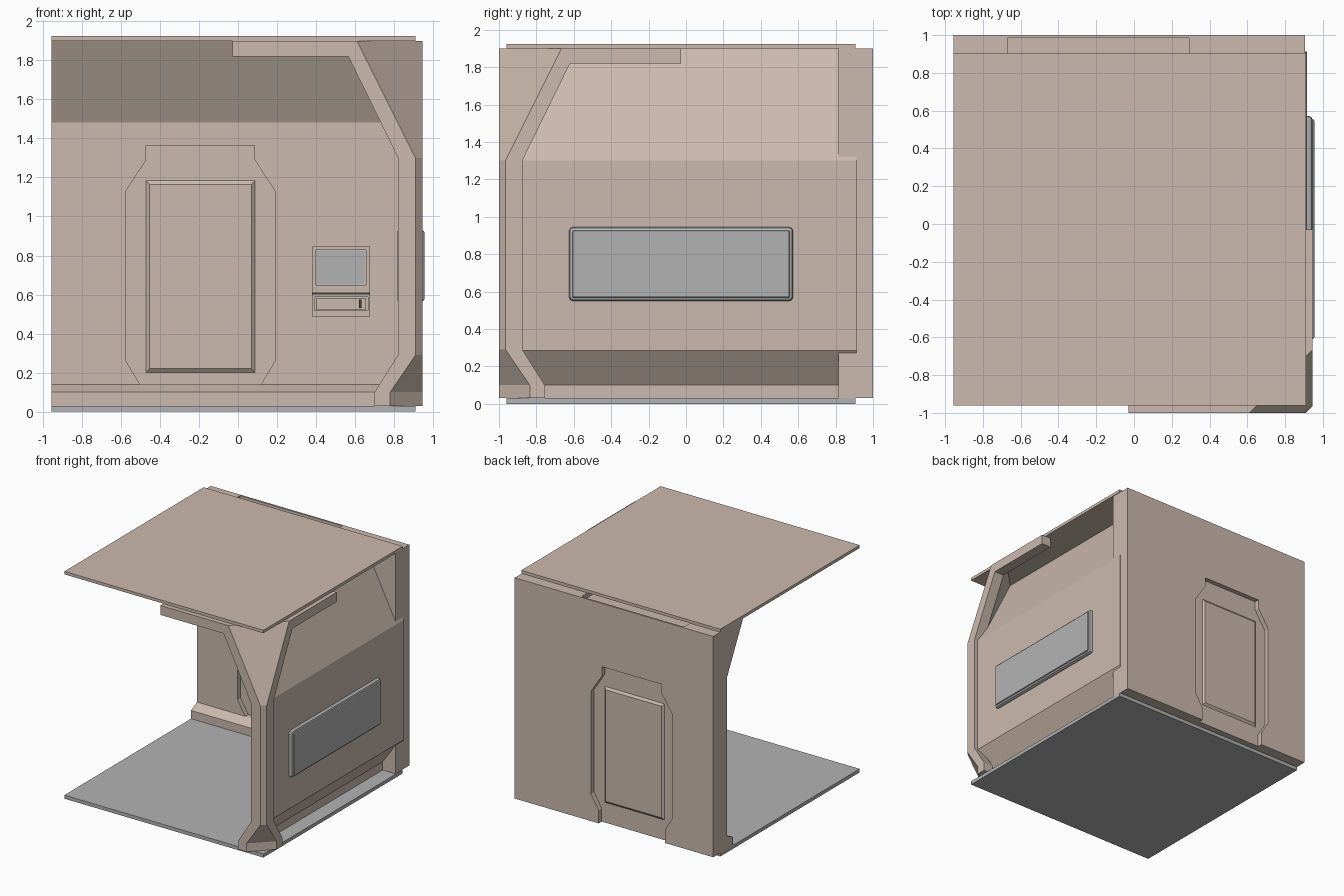
import bpy, bmesh
from mathutils import Vector

if "Cube" in bpy.data.objects:
    bpy.data.objects.remove(bpy.data.objects["Cube"])


def material(name, rgb):
    m = bpy.data.materials.new(name)
    m.diffuse_color = (*rgb, 1)
    m.use_nodes = True
    m.node_tree.nodes["Principled BSDF"].inputs["Base Color"].default_value = m.diffuse_color
    return m


TAN = material("tan_panel", (0.60, 0.49, 0.42))
GREY = material("grey", (0.45, 0.45, 0.45))
DARK = material("dark", (0.05, 0.05, 0.05))


def finish(name, bm, mat):
    bmesh.ops.recalc_face_normals(bm, faces=bm.faces)
    me = bpy.data.meshes.new(name)
    bm.to_mesh(me)
    bm.free()
    me.materials.append(mat)
    ob = bpy.data.objects.new(name, me)
    bpy.context.collection.objects.link(ob)
    return ob


def loft(name, rings, mat=TAN):
    """Skin a list of equal-length point rings and cap both ends."""
    bm = bmesh.new()
    vs = [[bm.verts.new(p) for p in r] for r in rings]
    n = len(vs[0])
    for a, b in zip(vs, vs[1:]):
        for i in range(n):
            j = (i + 1) % n
            bm.faces.new((a[i], a[j], b[j], b[i]))
    bm.faces.new(vs[0])
    bm.faces.new(vs[-1])
    return finish(name, bm, mat)


def box(name, x, y, z, mat=TAN, bevel=0):
    ring = lambda h: [(x[0], y[0], h), (x[1], y[0], h), (x[1], y[1], h), (x[0], y[1], h)]
    ob = loft(name, [ring(z[0]), ring(z[1])], mat)
    if bevel:
        m = ob.modifiers.new("bevel", 'BEVEL')
        m.width = bevel
        m.segments = 2
    return ob


def cut(ob, cutter):
    m = ob.modifiers.new("cut", 'BOOLEAN')
    m.operation = 'DIFFERENCE'
    m.solver = 'EXACT'
    m.object = cutter
    bpy.context.view_layer.objects.active = ob
    bpy.ops.object.modifier_apply(modifier=m.name)
    bpy.data.objects.remove(cutter)


# floor and roof
box("floor", (-.955, .91), (-.96, .905), (0, .03), GREY)
box("roof", (-.955, .91), (-.96, .905), (1.9, 1.925))

# back wall slab with roof notch
wall = box("back_wall", (-.955, .905), (.815, 1), (.03, 1.9))
cut(wall, box("notch_cutter", (-.67, .29), (.7, .985), (1.86, 2)))

# door recess on both faces of the back wall
DX = -.1925
half = [(.31, 0), (.31, .14), (.382, .26), (.382, 1.13), (.278, 1.29), (.278, 1.365)]
door = [(DX + w, z) for w, z in half] + [(DX - w, z) for w, z in reversed(half)]
for y0, y1 in ((.7, .855), (.96, 1.1)):
    cut(wall, loft("door_cutter", [[(x, y, z) for x, z in door] for y in (y0, y1)]))


# raised door panels, one each side
def rect(w, z0, z1, y):
    return [(DX - w, y, z0), (DX + w, y, z0), (DX + w, y, z1), (DX - w, y, z1)]


for name, base, out in (("door_panel_inner", .86, .84), ("door_panel_outer", .955, .975)):
    loft(name, [rect(.285, .195, 1.19, base), rect(.262, .22, 1.165, out)])

# sloped cornice and skirting on the inside of the back wall
loft("back_cornice", [
    [(-.955, .816, 1.48), (-.955, .60, 1.9), (-.955, .816, 1.9)],
    [(.77, .816, 1.48), (.57, .60, 1.9), (.57, .816, 1.9)]])
loft("back_skirting", [[(x, y, z) for y, z in
     ((.86, .03), (.735, .03), (.735, .1), (.815, .14), (.86, .14))] for x in (-.955, .745)])

# right wall: folded panel swept along y
outer = [(.785, .03), (.785, .1), (.915, .285), (.915, 1.3), (.615, 1.9)]
inner = [(.53, 1.9), (.825, 1.3), (.825, .29), (.705, .1), (.705, .03)]
side = loft("right_wall", [[(x, y, z) for x, z in outer + inner] for y in (-.88, .82)])
# flat middle of the panel lapping over the back corner
loft("right_wall_lap", [[(x, y, z) for x, z in
     ((.89, .25), (.915, .285), (.915, 1.3), (.89, 1.35))] for y in (.81, .912)])

# window block and glass
box("window_frame", (.818, .945), (-.625, .572), (.55, .945), GREY, .02)
box("window_glass", (.90, .955), (-.607, .554), (.568, .927), GREY, .008)

# corner pillar: (height, arm length, corner chamfer)
levels = [(.03, .245, .165), (.1, .245, .165), (.29, .125, .035),
          (1.3, .125, .035), (1.82, .38, .295), (1.9, .42, .335)]
T = .09
loft("corner_pillar", [[(.945 - u, -1 + v, z) for u, v in
     ((a, 0), (c, 0), (0, c), (0, a), (T, a), (a, T))] for z, a, c in levels])

# top beams running from the pillar
box("front_beam", (-.028, .60), (-1, -1 + T), (1.82, 1.9))
box("side_beam", (.945 - T, .945), (-.655, -.028), (1.82, 1.9))

# wall console: screen unit above, slot unit below
unit = box("screen_unit", (.38, .677), (.79, .83), (.61, .845))
cut(unit, box("screen_cutter", (.40, .657), (.7, .80), (.648, .828)))
box("screen", (.405, .652), (.796, .81), (.653, .823), GREY)
slot = box("slot_unit", (.38, .677), (.79, .83), (.488, .6))
cut(slot, box("slot_cutter", (.392, .665), (.7, .808), (.518, .588)))
box("slot_tray", (.40, .655), (.80, .815), (.524, .58))
box("slot_lever", (.62, .632), (.785, .81), (.53, .575), DARK)
box("console_gap", (.38, .677), (.793, .82), (.598, .612), DARK)
